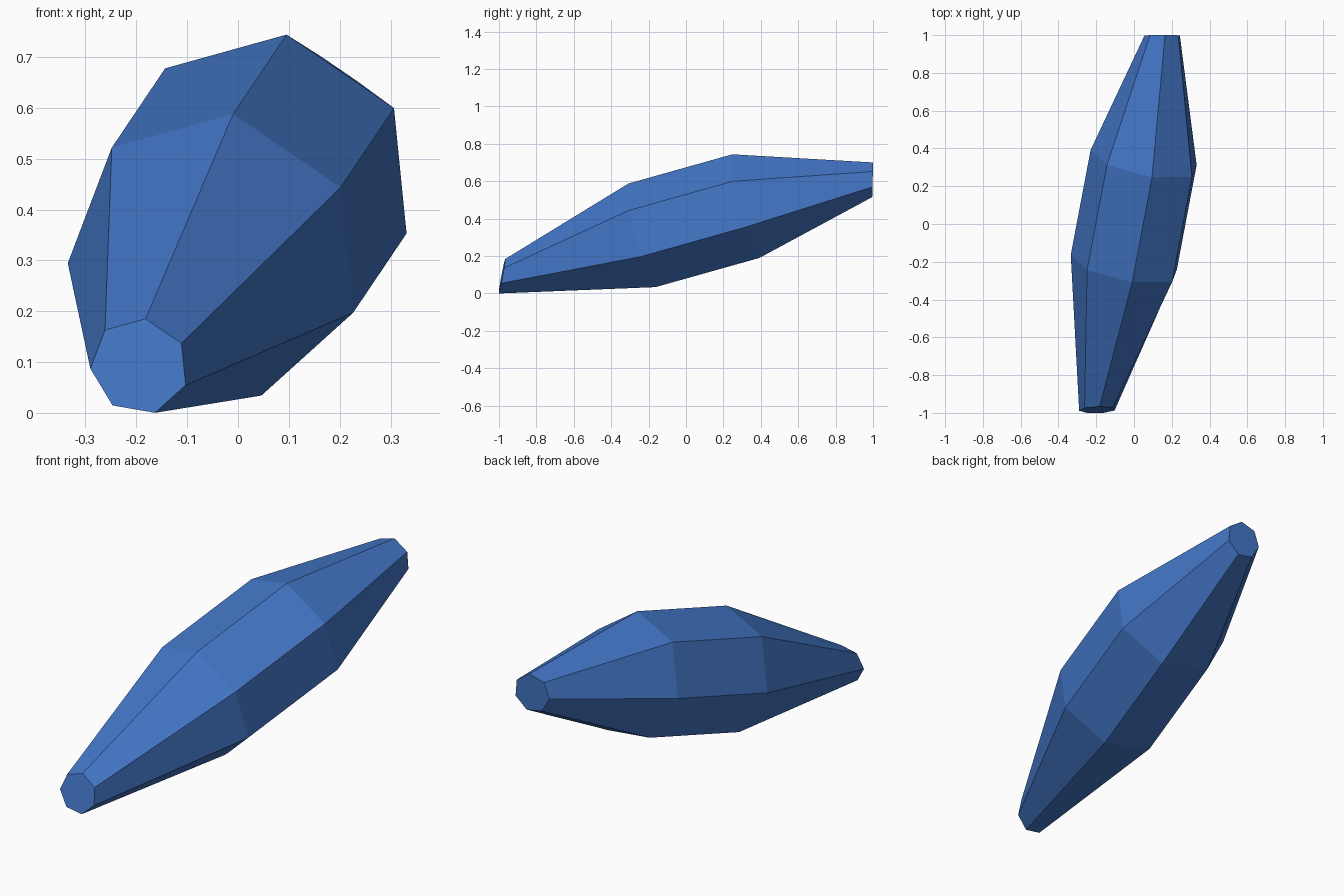
import bpy, bmesh, math
from mathutils import Vector

if "Cube" in bpy.data.objects:
    bpy.data.objects.remove(bpy.data.objects["Cube"])

SIDES = 7
axis = Vector((0.18, 0.947, 0.266)).normalized()
u = Vector((0.036, -0.088, 0.279))
u = (u - axis * u.dot(axis)).normalized()
v = axis.cross(u)

# Rings along the tilted spine: centre, radius, optional end-cut slopes (dy/dx, dy/dz)
rings = [
    ((-0.194, -0.984, 0.0916), 0.0985, (0.04, 0.19)),
    ((-0.046, -0.222, 0.308), 0.295, None),
    ((0.059, 0.333, 0.464), 0.295, None),
    ((0.152, 0.998, 0.607), 0.0985, (0.0, 0.025)),
]

bm = bmesh.new()
loops = []
for centre, radius, cut in rings:
    c = Vector(centre)
    loop = []
    for i in range(SIDES):
        a = 2 * math.pi * i / SIDES
        o = radius * (math.cos(a) * u + math.sin(a) * v)
        if cut:
            o.y = cut[0] * o.x + cut[1] * o.z
        loop.append(bm.verts.new(c + o))
    loops.append(loop)

# Side facets and the two end caps
for a, b in zip(loops, loops[1:]):
    for i in range(SIDES):
        j = (i + 1) % SIDES
        bm.faces.new((a[i], a[j], b[j], b[i]))
bm.faces.new(loops[0])
bm.faces.new(loops[-1])
bmesh.ops.recalc_face_normals(bm, faces=bm.faces[:])

mesh = bpy.data.meshes.new("crystal_shard")
bm.to_mesh(mesh)
bm.free()

blue = bpy.data.materials.new("blue")
blue.diffuse_color = (0.055, 0.18, 0.56, 1.0)
blue.use_nodes = True
blue.node_tree.nodes["Principled BSDF"].inputs["Base Color"].default_value = blue.diffuse_color
mesh.materials.append(blue)
shard = bpy.data.objects.new("crystal_shard", mesh)
bpy.context.collection.objects.link(shard)
